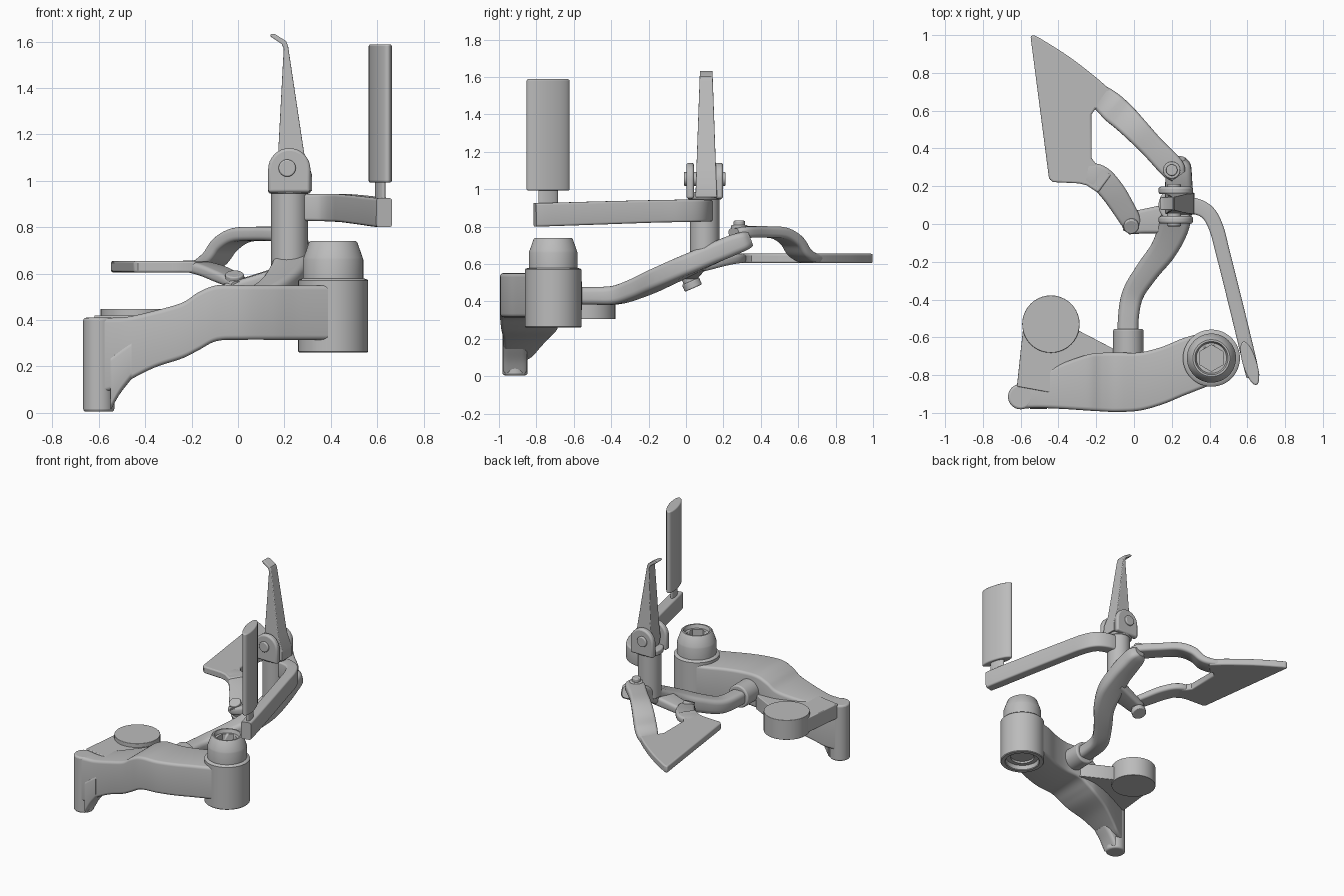
import bpy, bmesh, math
from mathutils import Vector, Matrix

cube = bpy.data.objects.get("Cube")
if cube:
    bpy.data.objects.remove(cube)

grey = bpy.data.materials.new("satin_grey")
grey.use_nodes = True
COLOUR = (0.5, 0.5, 0.5, 1)
grey.diffuse_color = COLOUR
grey.node_tree.nodes["Principled BSDF"].inputs["Base Color"].default_value = COLOUR


def finish(name, bm, bevel=0.0):
    bmesh.ops.recalc_face_normals(bm, faces=bm.faces)
    mesh = bpy.data.meshes.new(name)
    bm.to_mesh(mesh)
    bm.free()
    obj = bpy.data.objects.new(name, mesh)
    bpy.context.collection.objects.link(obj)
    mesh.materials.append(grey)
    if bevel:
        mod = obj.modifiers.new("soft_edges", "BEVEL")
        mod.width, mod.segments, mod.limit_method = bevel, 3, "ANGLE"
        mod.angle_limit = math.radians(40)
    bpy.ops.object.select_all(action="DESELECT")
    obj.select_set(True)
    bpy.context.view_layer.objects.active = obj
    bpy.ops.object.shade_smooth_by_angle(angle=math.radians(35))
    return obj


def smooth(points, steps=6):
    """Catmull-Rom through tuples of any length."""
    p = [Vector(q) for q in points]
    out = []
    for i in range(len(p) - 1):
        b, c = p[i], p[i + 1]
        a = p[i - 1] if i else b * 2 - c
        d = p[i + 2] if i + 2 < len(p) else c * 2 - b
        for s in range(steps):
            t = s / steps
            out.append((b * 2 + (c - a) * t + (a * 2 - b * 5 + c * 4 - d) * t * t
                        + (b * 3 - a - c * 3 + d) * t ** 3) / 2)
    return out + [p[-1]]


def rounded_rect(w, h, r):
    r = min(r, w * 0.49, h * 0.49)
    pts = []
    for k, (sx, sy) in enumerate([(1, 1), (-1, 1), (-1, -1), (1, -1)]):
        for j in range(5):
            a = math.pi / 2 * (k + j / 4)
            pts.append((sx * (w / 2 - r) + r * math.cos(a), sy * (h / 2 - r) + r * math.sin(a)))
    return pts


def sweep(name, stations, radius=0.025, along=None):
    """Rounded bar through (x, y, z, width, thickness) stations."""
    st = smooth(stations)
    bm = bmesh.new()
    rings = []
    for i, s in enumerate(st):
        ahead, behind = st[min(i + 1, len(st) - 1)], st[max(i - 1, 0)]
        tangent = Vector(along) if along else Vector((ahead - behind)[:3]).normalized()
        side = tangent.cross(Vector((0, 0, 1))).normalized()
        up = side.cross(tangent)
        rings.append([bm.verts.new(Vector(s[:3]) + side * u + up * v)
                      for u, v in rounded_rect(s[3], s[4], radius)])
    n = len(rings[0])
    for a, b in zip(rings, rings[1:]):
        for k in range(n):
            bm.faces.new((a[k], a[(k + 1) % n], b[(k + 1) % n], b[k]))
    bm.faces.new(rings[0])
    bm.faces.new(rings[-1])
    return finish(name, bm)


def prism(name, outline, lo, hi, axis="z", bevel=0.015, shape=None):
    bm = bmesh.new()
    place = (lambda u, v, d: (u, v, d)) if axis == "z" else (lambda u, v, d: (u, d, v))
    face = bm.faces.new([bm.verts.new(place(p[0], p[1], lo)) for p in outline])
    moved = bmesh.ops.extrude_face_region(bm, geom=[face])["geom"]
    bmesh.ops.translate(bm, vec=place(0, 0, hi - lo),
                        verts=[v for v in moved if isinstance(v, bmesh.types.BMVert)])
    if shape:
        for v in bm.verts:
            shape(v)
    return finish(name, bm, bevel)


def rod(name, start, end, r, r2=None, sides=40, bevel=0.006):
    start, end = Vector(start), Vector(end)
    axis = end - start
    bm = bmesh.new()
    turn = Matrix.Translation((start + end) / 2) @ axis.to_track_quat("Z", "Y").to_matrix().to_4x4()
    bmesh.ops.create_cone(bm, cap_ends=True, segments=sides, radius1=r, radius2=r2 or r,
                          depth=axis.length, matrix=turn)
    return finish(name, bm, bevel)


def lathe(name, x, y, profile, sides=48):
    bm = bmesh.new()
    verts = [bm.verts.new((x + r, y, z)) for r, z in profile]
    edges = [bm.edges.new(e) for e in zip(verts, verts[1:])]
    bmesh.ops.spin(bm, geom=verts + edges, cent=(x, y, 0), axis=(0, 0, 1),
                   angle=math.tau, steps=sides)
    bmesh.ops.remove_doubles(bm, verts=bm.verts, dist=0.0005)
    return finish(name, bm)


# Main bracket: bars described by x, front y, back y, bottom z, top z
bracket = [(-0.61, -0.978, -0.85, 0.08, 0.41), (-0.54, -0.975, -0.815, 0.10, 0.41),
           (-0.47, -0.975, -0.78, 0.14, 0.415), (-0.36, -0.98, -0.73, 0.195, 0.44),
           (-0.24, -0.988, -0.69, 0.235, 0.475), (-0.17, -0.992, -0.682, 0.27, 0.52),
           (-0.09, -0.995, -0.68, 0.31, 0.55), (0.03, -0.988, -0.68, 0.315, 0.55),
           (0.15, -0.955, -0.65, 0.315, 0.55), (0.26, -0.91, -0.605, 0.315, 0.55),
           (0.4, -0.855, -0.565, 0.315, 0.55)]
sweep("main_bracket", [(x, (a + b) / 2, (lo + hi) / 2, b - a, hi - lo)
                       for x, a, b, lo, hi in bracket], 0.02, (1, 0, 0))
rod("bracket_foot", (-0.6, -0.914, 0.005), (-0.6, -0.914, 0.41), 0.067, bevel=0.012)
sweep("foot_gusset", [(-0.55, -0.914, 0.13, 0.13, 0.24), (-0.51, -0.914, 0.18, 0.13, 0.2),
                      (-0.46, -0.914, 0.23, 0.13, 0.17)], 0.03, (1, 0, 0))

# Pivot boss with stepped bore below and hex socket above
BX, BY = 0.41, -0.71
boss = lathe("pivot_boss", BX, BY, [
    (0, 0.31), (0.08, 0.31), (0.08, 0.295), (0.11, 0.295), (0.115, 0.265), (0.12, 0.26),
    (0.146, 0.26), (0.151, 0.265), (0.151, 0.57), (0.147, 0.575), (0.13, 0.58), (0.13, 0.66),
    (0.127, 0.67), (0.104, 0.735), (0.098, 0.74), (0.088, 0.74), (0.08, 0.715), (0, 0.715)])
cutter = rod("hex_cutter", (BX, BY, 0.64), (BX, BY, 0.8), 0.07, sides=6, bevel=0)
cutter.hide_render = True
cut = boss.modifiers.new("hex_socket", "BOOLEAN")
cut.operation, cut.object = "DIFFERENCE", cutter
bpy.context.view_layer.objects.active = boss
bpy.ops.object.modifier_apply(modifier=cut.name)
bpy.data.objects.remove(cutter)

# Round stop pad and its web
rod("stop_pad", (-0.44, -0.53, 0.305), (-0.44, -0.53, 0.448), 0.152, bevel=0.003)
prism("pad_web", [(-0.588, -0.56), (-0.62, -0.86), (-0.4, -0.9), (-0.08, -0.69),
                  (-0.1, -0.665), (-0.34, -0.54)], 0.315, 0.42, bevel=0.005)

# Rising curved arm and its collar
rod("arm_collar", (-0.03, -0.72, 0.43), (-0.03, -0.555, 0.43), 0.08, bevel=0.01)
sweep("rising_arm", [(-0.03, -0.66, 0.43, 0.11, 0.095), (-0.03, -0.5, 0.43, 0.11, 0.095),
                     (-0.005, -0.37, 0.435, 0.115, 0.1), (0.07, -0.25, 0.475, 0.125, 0.105),
                     (0.16, -0.13, 0.53, 0.14, 0.11), (0.215, 0.0, 0.59, 0.16, 0.11),
                     (0.235, 0.13, 0.65, 0.15, 0.11), (0.237, 0.24, 0.697, 0.14, 0.11),
                     (0.237, 0.31, 0.722, 0.125, 0.1), (0.236, 0.345, 0.735, 0.07, 0.08)], 0.03)

# Lower side lug with tilted pivot
tilt = Vector((0, -0.4, 0.92))
pivot = Vector((-0.015, 0.01, 0.54))
sweep("side_lug", [(-0.06, 0.0, 0.535, 0.07, 0.045), (-0.02, 0.005, 0.54, 0.115, 0.055),
                   (0.06, 0.015, 0.56, 0.13, 0.06), (0.2, 0.03, 0.6, 0.16, 0.07)], 0.02)
rod("lower_pivot_pin", pivot - tilt * 0.06, pivot + tilt * 0.065, 0.04)
rod("lower_pivot_nut", pivot - tilt * 0.075, pivot - tilt * 0.035, 0.05)

# Paddle plate and its two carrying arms
paddle = [(-0.548, 0.995), (-0.53, 1.0)] + smooth(
    [(-0.5, 0.985), (-0.35, 0.89), (-0.2, 0.775), (-0.1, 0.685)]) + [
    (-0.17, 0.61), (-0.205, 0.61), (-0.225, 0.58), (-0.225, 0.35), (-0.2, 0.315),
    (-0.12, 0.26), (-0.19, 0.165), (-0.25, 0.205), (-0.29, 0.215), (-0.43, 0.222),
    (-0.45, 0.24)]
prism("paddle_plate", paddle, 0.605, 0.655, bevel=0.014)
sweep("paddle_upper_arm", [(0.235, 0.255, 0.765, 0.09, 0.05), (0.2, 0.3, 0.77, 0.13, 0.06),
                           (0.1, 0.405, 0.772, 0.125, 0.06), (0.01, 0.5, 0.765, 0.135, 0.06),
                           (-0.055, 0.565, 0.725, 0.145, 0.06), (-0.1, 0.605, 0.665, 0.15, 0.055),
                           (-0.15, 0.65, 0.634, 0.14, 0.05), (-0.22, 0.7, 0.63, 0.12, 0.046)], 0.02)
sweep("paddle_lower_arm", [(-0.28, 0.275, 0.63, 0.1, 0.048), (-0.19, 0.25, 0.63, 0.13, 0.05),
                           (-0.12, 0.18, 0.615, 0.13, 0.05), (-0.06, 0.09, 0.59, 0.12, 0.05),
                           (-0.015, 0.01, 0.568, 0.105, 0.045),
                           (0.0, -0.045, 0.55, 0.06, 0.035)], 0.018)
rod("upper_pivot_washer", (0.2, 0.285, 0.78), (0.2, 0.285, 0.808), 0.045)
rod("upper_pivot_pin", (0.2, 0.285, 0.7), (0.2, 0.285, 0.832), 0.03)

# Upright post and clevis
PX, PY = 0.222, 0.1
rod("upright_post", (PX, PY, 0.63), (PX, PY, 0.96), 0.079)
rod("clevis_base", (PX, PY, 0.945), (PX, PY, 0.985), 0.092, bevel=0.01)
cheek = [(0.13, 0.95), (0.312, 0.95)] + [
    (0.221 + 0.091 * math.cos(math.pi * k / 16), 1.05 + 0.091 * math.sin(math.pi * k / 16))
    for k in range(17)]
for side, label in ((-1, "front"), (1, "back")):
    prism(label + "_clevis_cheek", cheek, PY + side * 0.098, PY + side * 0.058, "y", 0.012)
rod("clevis_pin", (0.212, -0.012, 1.055), (0.212, 0.212, 1.055), 0.037)


# Tapered lever with hooked tip
def taper(v):
    v.co.y = PY + 0.008 + (v.co.y - PY) * (1.0 - 0.42 * (v.co.z - 0.95) / 0.68)


prism("hooked_lever", [(0.18, 0.985), (0.25, 0.97), (0.32, 0.955), (0.318, 1.03), (0.285, 1.12),
                       (0.216, 1.58), (0.207, 1.602), (0.16, 1.632), (0.14, 1.633),
                       (0.14, 1.622), (0.188, 1.59), (0.197, 1.57), (0.172, 1.1), (0.165, 1.05)],
      PY - 0.058, PY + 0.058, "y", 0.005, taper)

# Level outrigger arm
sweep("outrigger_arm", [(0.23, 0.1, 0.885, 0.09, 0.115), (0.32, 0.095, 0.885, 0.085, 0.115),
                        (0.39, 0.06, 0.885, 0.08, 0.118), (0.435, -0.02, 0.884, 0.077, 0.12),
                        (0.47, -0.15, 0.882, 0.075, 0.12), (0.54, -0.43, 0.874, 0.075, 0.123),
                        (0.61, -0.72, 0.865, 0.075, 0.125),
                        (0.63, -0.808, 0.863, 0.07, 0.125)], 0.012)


# Upright blade and its neck, both leaning ovals in plan
def oval(half_long, half_wide):
    c, s = math.cos(math.radians(-73)), math.sin(math.radians(-73))
    ring = [(half_long * math.cos(a), half_wide * math.sin(a))
            for a in (math.tau * k / 40 for k in range(40))]
    return [(0.613 + c * u - s * v, -0.737 + s * u + c * v) for u, v in ring]


prism("blade_neck", oval(0.055, 0.018), 0.91, 1.01, bevel=0)
prism("upright_blade", oval(0.12, 0.037), 0.993, 1.588, bevel=0.008)
